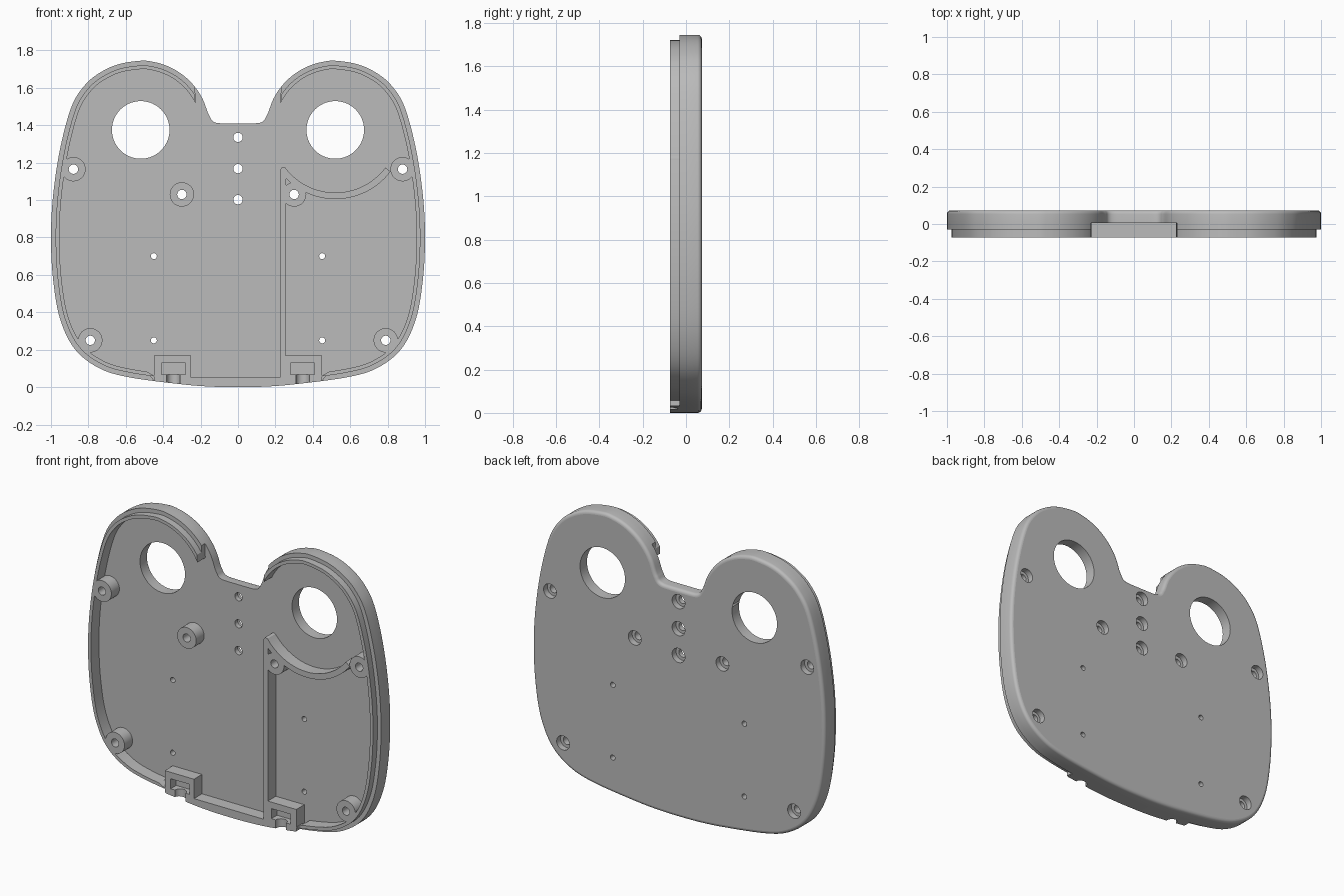
import bpy, bmesh, math
from mathutils import Matrix, Vector

if "Cube" in bpy.data.objects:
    bpy.data.objects.remove(bpy.data.objects["Cube"])

FRONT, STEP, FLOOR, BACK = -0.073, -0.03, 0.005, 0.073
EYE_X, EYE_Z, LOBE_R = 0.52, 1.375, 0.37

grey = bpy.data.materials.new("plain_grey")
grey.use_nodes = True
grey.diffuse_color = (0.5, 0.5, 0.5, 1)
grey.node_tree.nodes["Principled BSDF"].inputs["Base Color"].default_value = (0.5, 0.5, 0.5, 1)


def finish(name, bm):
    bmesh.ops.recalc_face_normals(bm, faces=bm.faces[:])
    mesh = bpy.data.meshes.new(name)
    bm.to_mesh(mesh)
    bm.free()
    mesh.materials.append(grey)
    obj = bpy.data.objects.new(name, mesh)
    bpy.context.scene.collection.objects.link(obj)
    return obj


def loft(name, rings):
    """Skin a list of (points, y) rings and cap both ends."""
    bm = bmesh.new()
    loops = [[bm.verts.new((x, y, z)) for x, z in pts] for pts, y in rings]
    n = len(loops[0])
    for a, b in zip(loops, loops[1:]):
        for i in range(n):
            j = (i + 1) % n
            bm.faces.new((a[i], a[j], b[j], b[i]))
    bm.faces.new(loops[0])
    bm.faces.new(loops[-1])
    return finish(name, bm)


def prism(name, pts, y0, y1):
    return loft(name, [(pts, y0), (pts, y1)])


def cylinders(name, spots, r, y0, y1, segs=32):
    bm = bmesh.new()
    for x, z in spots:
        place = Matrix.Translation((x, (y0 + y1) / 2, z)) @ Matrix.Rotation(math.pi / 2, 4, 'X')
        bmesh.ops.create_cone(bm, cap_ends=True, segments=segs, radius1=r, radius2=r,
                              depth=y1 - y0, matrix=place)
    return finish(name, bm)


def box(name, x0, x1, z0, z1, y0, y1):
    return prism(name, [(x0, z0), (x1, z0), (x1, z1), (x0, z1)], y0, y1)


def cut(obj, cutter):
    cutter.hide_render = True
    mod = obj.modifiers.new("cut", 'BOOLEAN')
    mod.operation, mod.solver, mod.object = 'DIFFERENCE', 'EXACT', cutter
    bpy.context.view_layer.objects.active = obj
    bpy.ops.object.modifier_apply(modifier=mod.name)


def arc(r, a0, a1, n):
    angles = [math.radians(a0 + (a1 - a0) * i / n) for i in range(n + 1)]
    return [(EYE_X + r * math.cos(a), EYE_Z + r * math.sin(a)) for a in angles]


def smooth_path(pts, steps):
    """Catmull-Rom curve through points, symmetric about x = 0 at both ends."""
    p = [Vector(q) for q in pts]
    p = [Vector((-p[1].x, p[1].y))] + p + [Vector((-p[-2].x, p[-2].y))]
    out = []
    for a, b, c, d in zip(p, p[1:], p[2:], p[3:]):
        for i in range(steps):
            t = i / steps
            out.append(0.5 * (2 * b + (c - a) * t + (2 * a - 5 * b + 4 * c - d) * t * t
                              + (3 * b - a - 3 * c + d) * t ** 3))
    return out + [p[-2]]


# Outline: notch, round lobe, flared side, shallow bottom
half = smooth_path(
    [(0, 1.41), (0.06, 1.41), (0.11, 1.412), (0.136, 1.423), (0.15, 1.445)]
    + arc(LOBE_R, 165, 90, 7)
    + [(0.64, 1.726), (0.74, 1.68), (0.82, 1.613), (0.89, 1.5), (0.95, 1.28), (0.988, 1.03),
       (1.0, 0.8), (0.988, 0.57), (0.95, 0.36), (0.87, 0.2), (0.74, 0.1), (0.58, 0.052),
       (0.31, 0.016), (0.15, 0.003), (0, 0)], 6)
outline = half + [Vector((-p.x, p.y)) for p in reversed(half[1:-1])]


def inset(d):
    out = []
    for i, p in enumerate(outline):
        t = (outline[(i + 1) % len(outline)] - outline[i - 1]).normalized()
        out.append((p.x + t.y * d, p.y - t.x * d))
    return out


def side_run(d, bottom_x):
    """Right half of an inset outline, open at the notch and the bottom middle."""
    return [(x, z) for x, z in inset(d)[:len(half)]
            if x > (0.226 if z > 0.8 else bottom_x)]


def mirrored(pts):
    return [(-x, z) for x, z in pts]


def both(spots):
    return spots + mirrored(spots)


# Back plate with a rounded rear edge
rings = [(outline, FLOOR)]
ROUND = 0.02
for i in range(6):
    a = math.pi / 2 * i / 5
    rings.append((inset(ROUND * (1 - math.cos(a))), BACK - ROUND + ROUND * math.sin(a)))
plate = loft("back_plate", rings)

# Rim wall and the thinner lip in front of it
parts = [plate]
for side, flip in (("left", list), ("right", mirrored)):
    wall = side_run(0, 0.44) + side_run(0.045, 0.44)[::-1]
    lip = side_run(0.025, 0.44) + side_run(0.045, 0.44)[::-1]
    parts.append(prism(side + "_rim_wall", flip(wall), STEP, FLOOR))
    parts.append(prism(side + "_rim_lip", flip(lip), FRONT, STEP))

# Full-depth wall along the bottom middle
low = [(p.x, p.y) for p in outline if abs(p.x) < 0.45 and p.y < 0.5]
low.sort()
bottom_wall = prism("bottom_wall", low + [(0.45, 0.05), (-0.45, 0.05)], FRONT, FLOOR)
parts.append(bottom_wall)

# Cable sockets with a pocket and a round groove
for side, s in (("left", 1), ("right", -1)):
    socket = box(side + "_cable_socket", s * 0.25, s * 0.45, 0.035, 0.17, FRONT, FLOOR)
    pocket = box("pocket_cutter", s * 0.28, s * 0.41, 0.068, 0.13, FRONT - 0.05, FRONT + 0.055)
    bm = bmesh.new()
    bmesh.ops.create_cone(bm, cap_ends=True, segments=32, radius1=0.036, radius2=0.036,
                          depth=0.2, matrix=Matrix.Translation((s * 0.345, FRONT, 0)))
    groove = finish("groove_cutter", bm)
    for target in (socket, bottom_wall):
        cut(target, groove)
    cut(socket, pocket)
    for cutter in (groove, pocket):
        bpy.data.objects.remove(cutter)
    parts.append(socket)

# Divider: upright wall that sweeps under the round opening
divider = prism("divider_wall",
                [(0.225, 0.03), (0.225, 1.16), (0.237, 1.178)] + arc(0.335, 217, 323, 32)
                + arc(0.37, 323, 224.5, 32) + [(0.255, 0.03)], FRONT, FLOOR)
parts.append(divider)

# Screw bosses
boss_spots = both([(0.88, 1.165), (0.3, 1.03), (0.79, 0.25)])
bosses = [cylinders("screw_boss", [spot], 0.065, FRONT, FLOOR, 40) for spot in boss_spots]
parts += bosses

# Round openings, screw holes, rear counterbores and pin holes
screw_spots = boss_spots + [(0, 1.335), (0, 1.168), (0, 1.002)]
openings = cylinders("opening_cutter", both([(EYE_X, EYE_Z)]), 0.154, -0.02, 0.2, 72)
screws = cylinders("screw_cutter", screw_spots, 0.025, -0.2, 0.2)
bores = cylinders("counterbore_cutter", screw_spots, 0.044, 0.035, 0.2)
pins = cylinders("pin_cutter", both([(0.45, 0.7), (0.45, 0.25)]), 0.016, -0.2, 0.2, 24)
for cutter in (openings, screws, bores, pins):
    cut(plate, cutter)
for obj in bosses + [p for p in parts if "rim" in p.name or p is divider]:
    cut(obj, screws)
for cutter in (openings, screws, bores, pins):
    bpy.data.objects.remove(cutter)

# Smooth curved sides, keep front and rear faces flat
for obj in parts:
    bpy.ops.object.select_all(action='DESELECT')
    obj.select_set(True)
    bpy.context.view_layer.objects.active = obj
    bpy.ops.object.shade_smooth_by_angle(angle=math.radians(30))
    for face in obj.data.polygons:
        if abs(face.normal.y) > 0.999:
            face.use_smooth = False
